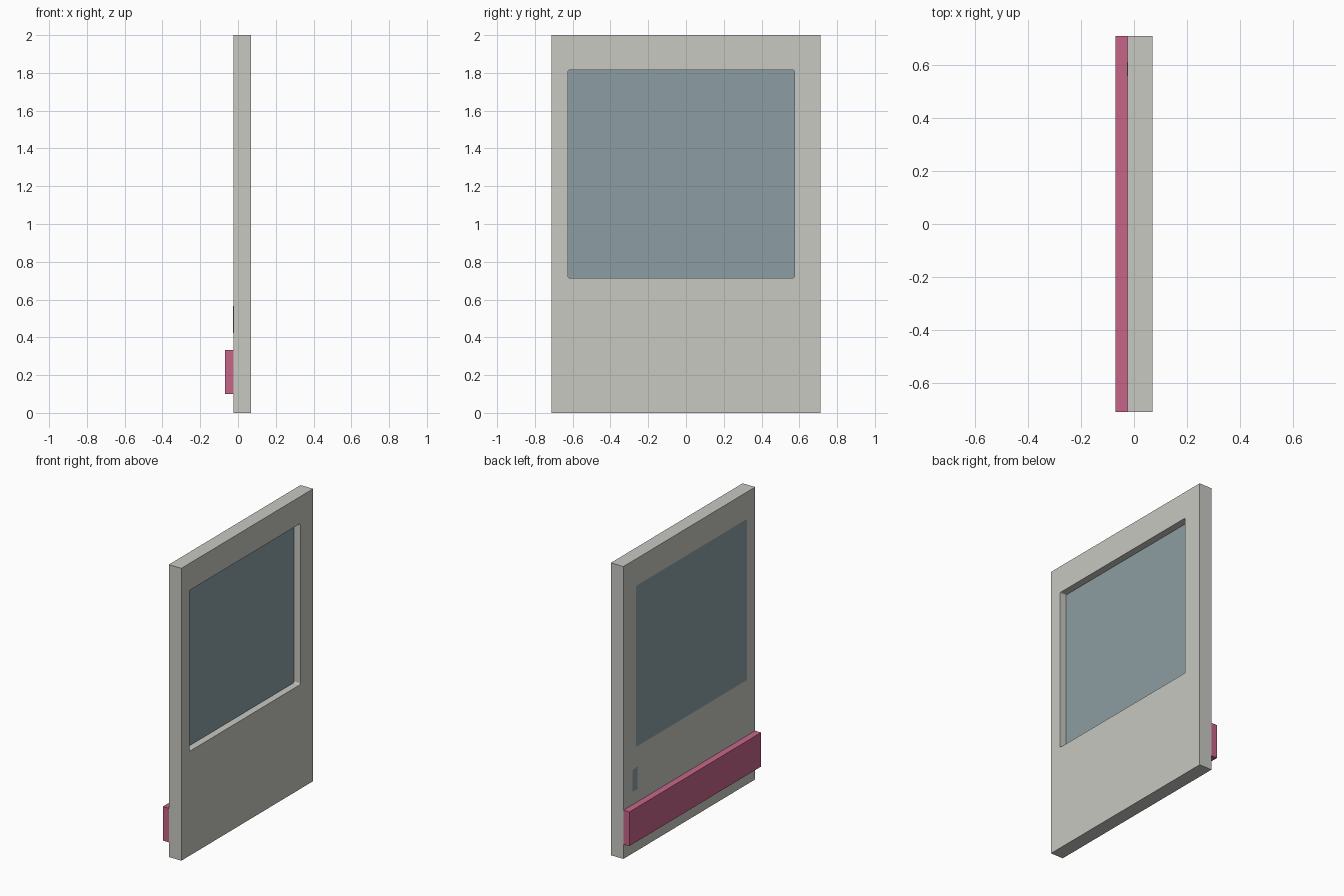
import bpy, bmesh

if "Cube" in bpy.data.objects:
    bpy.data.objects.remove(bpy.data.objects["Cube"])


def srgb(r, g, b):
    f = lambda c: c / 12.92 if c <= 0.04045 else ((c + 0.055) / 1.055) ** 2.4
    return (f(r / 255), f(g / 255), f(b / 255), 1.0)


def material(name, rgb):
    m = bpy.data.materials.new(name)
    m.diffuse_color = srgb(*rgb)
    m.use_nodes = True
    m.node_tree.nodes["Principled BSDF"].inputs["Base Color"].default_value = m.diffuse_color
    return m


grey = material("warm_grey", (200, 200, 194))
blue = material("glass_blue", (140, 158, 163))
pink = material("stripe_pink", (198, 101, 137))


def box(name, x, y, z, mat, corner=0.0):
    """Box from (min, max) ranges; corner rounds the edges running along x."""
    bm = bmesh.new()
    bmesh.ops.create_cube(bm, size=1)
    for v in bm.verts:
        v.co = [r[0] if c < 0 else r[1] for c, r in zip(v.co, (x, y, z))]
    if corner:
        edges = [e for e in bm.edges
                 if abs(e.verts[0].co.x - e.verts[1].co.x) > 1e-4]
        bmesh.ops.bevel(bm, geom=edges, offset=corner, segments=3,
                        profile=0.5, affect='EDGES')
    bmesh.ops.recalc_face_normals(bm, faces=bm.faces)
    me = bpy.data.meshes.new(name)
    bm.to_mesh(me)
    bm.free()
    ob = bpy.data.objects.new(name, me)
    me.materials.append(mat)
    bpy.context.collection.objects.link(ob)
    return ob


OUTER, INNER = -0.025, 0.07        # outside and inside faces of the door
HALF = 0.712                       # half width along y
WIN_Y, WIN_Z = (-0.625, 0.574), (0.714, 1.815)

# Door panel with a window opening
panel = box("door_panel", (OUTER, INNER), (-HALF, HALF), (0, 2), grey)
cutter = box("window_cutter", (-0.2, 0.2), WIN_Y, WIN_Z, grey, 0.01)
cutter.hide_render = True
cutter.hide_viewport = True
cutter.display_type = 'WIRE'
cut = panel.modifiers.new("window_opening", 'BOOLEAN')
cut.operation = 'DIFFERENCE'
cut.solver = 'EXACT'
cut.object = cutter

# Glass flush with the outside, recessed on the inside
box("window_glass", (OUTER, 0.022), WIN_Y, WIN_Z, blue, 0.01)

# Handle plate on the outside
box("handle_plate", (OUTER - 0.001, OUTER + 0.004), (0.56, 0.613), (0.422, 0.567), blue)

# Lower trim strip on the outside
box("trim_strip", (-0.07, OUTER), (-HALF, HALF), (0.1, 0.333), pink)
